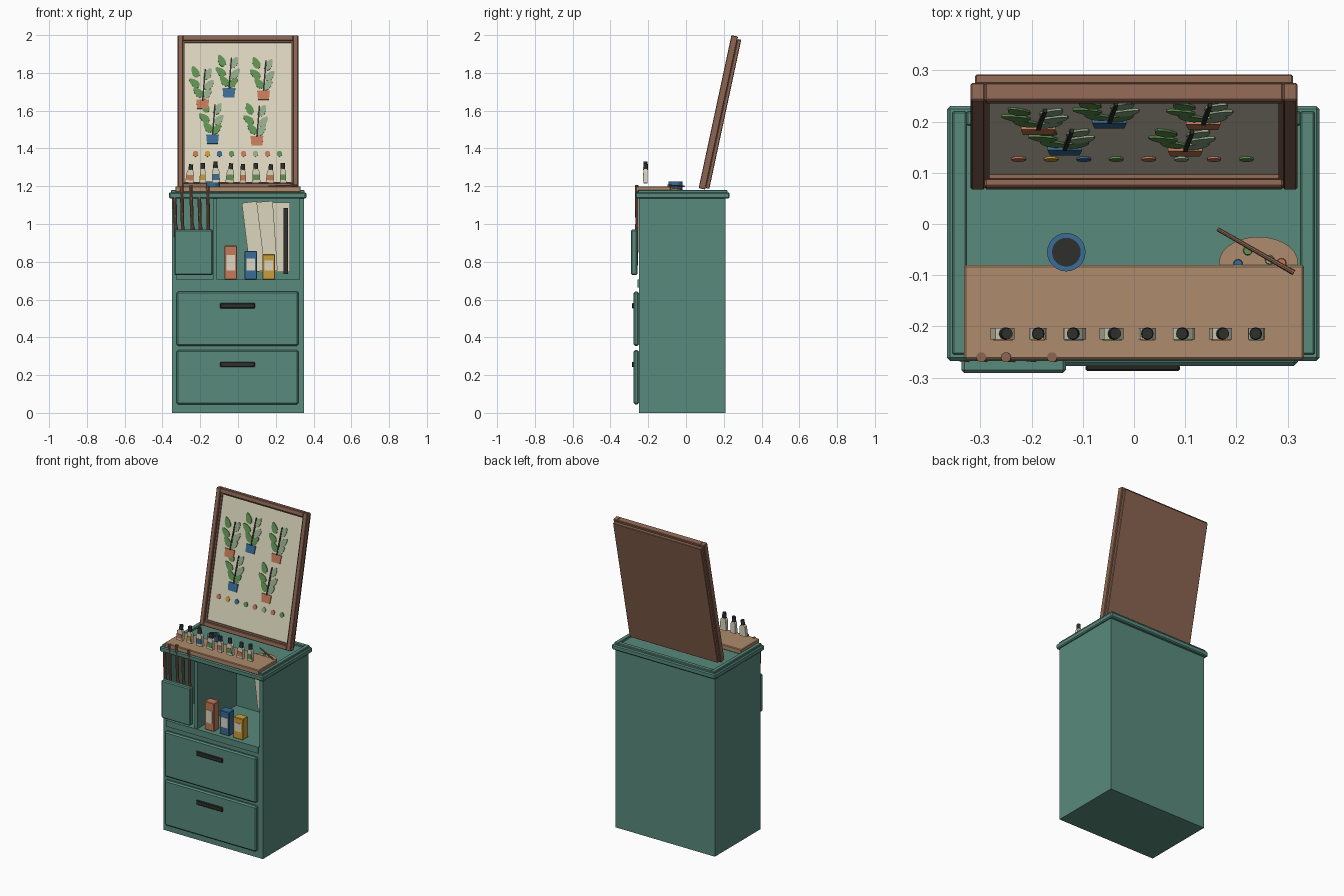
import bpy, bmesh, math
from mathutils import Matrix, Vector

if "Cube" in bpy.data.objects:
    bpy.data.objects.remove(bpy.data.objects["Cube"])


def mat(name, r, g, b):
    m = bpy.data.materials.new(name)
    lin = lambda c: ((c / 255 + 0.055) / 1.055) ** 2.4
    m.diffuse_color = (lin(r), lin(g), lin(b), 1)
    m.use_nodes = True
    m.node_tree.nodes["Principled BSDF"].inputs["Base Color"].default_value = m.diffuse_color
    return m


GREEN = mat("painted_green", 88, 138, 124)
BROWN = mat("brown_wood", 140, 101, 82)
TAN = mat("tan_wood", 174, 139, 108)
DARK = mat("dark_metal", 46, 48, 44)
CREAM = mat("cream_paper", 220, 214, 190)
ORANGE = mat("terracotta", 196, 122, 90)
BLUE = mat("blue", 58, 108, 150)
YELLOW = mat("ochre", 204, 158, 60)
LEAF = mat("leaf_green", 98, 146, 84)
PALE = mat("pale_leaf", 148, 172, 138)
I4 = Matrix.Identity(4)


def finish(bm, name, material, M=I4, bevel=0):
    bmesh.ops.recalc_face_normals(bm, faces=bm.faces)
    me = bpy.data.meshes.new(name)
    bm.to_mesh(me)
    bm.free()
    me.transform(M)
    me.materials.append(material)
    ob = bpy.data.objects.new(name, me)
    bpy.context.collection.objects.link(ob)
    if bevel:
        b = ob.modifiers.new("bevel", 'BEVEL')
        b.width, b.segments = bevel, 1
    return ob


def box(name, x0, x1, y0, y1, z0, z1, material, bevel=0, M=I4):
    bm = bmesh.new()
    bmesh.ops.create_cube(bm, size=1)
    for v in bm.verts:
        v.co = Vector(((x0 + x1) / 2 + v.co.x * (x1 - x0),
                       (y0 + y1) / 2 + v.co.y * (y1 - y0),
                       (z0 + z1) / 2 + v.co.z * (z1 - z0)))
    return finish(bm, name, material, M, bevel)


def rod(name, a, b, r0, r1, material, sides=12, M=I4):
    a, b = Vector(a), Vector(b)
    bm = bmesh.new()
    bmesh.ops.create_cone(bm, cap_ends=True, segments=sides, radius1=r0, radius2=r1, depth=(b - a).length)
    rot = (b - a).to_track_quat('Z', 'Y').to_matrix().to_4x4()
    return finish(bm, name, material, M @ Matrix.Translation((a + b) / 2) @ rot)


def plate(name, pts, y0, y1, material, M=I4):
    """Thin prism from an x-z outline."""
    bm = bmesh.new()
    f = bm.faces.new([bm.verts.new((x, y0, z)) for x, z in pts])
    g = bmesh.ops.extrude_face_region(bm, geom=[f])['geom']
    for v in g:
        if isinstance(v, bmesh.types.BMVert):
            v.co.y = y1
    return finish(bm, name, material, M)


def frame(name, x, z0, z1, w, y0, y1, material, M=I4, bevel=0):
    """Rectangular frame, upright in x-z."""
    box(name + "_left", -x, -x + w, y0, y1, z0, z1, material, bevel, M)
    box(name + "_right", x - w, x, y0, y1, z0, z1, material, bevel, M)
    box(name + "_bottom", -x + w, x - w, y0, y1, z0, z0 + w, material, bevel, M)
    box(name + "_top", -x + w, x - w, y0, y1, z1 - w, z1, material, bevel, M)


# Cabinet carcass with an open upper compartment
box("cabinet_base", -.35, .35, -.25, .21, 0, .705, GREEN)
for s, n in ((-1, "left"), (1, "right")):
    box("cabinet_side_" + n, min(s * .35, s * .325), max(s * .35, s * .325), -.25, .21, .705, 1.14, GREEN)
box("cabinet_back", -.325, .325, .14, .21, .705, 1.14, GREEN)
box("divider", -.13, -.11, -.25, .14, .705, 1.14, GREEN)
box("shelf_lip", -.325, .32, -.257, -.25, .665, .705, GREEN)

# Top slab with raised rim
box("top_slab", -.365, .362, -.267, .23, 1.135, 1.168, GREEN, .006)
box("rim_left", -.354, -.327, -.255, .22, 1.165, 1.18, GREEN, .003)
box("rim_right", .325, .352, -.255, .22, 1.165, 1.18, GREEN, .003)
box("rim_back", -.327, .325, .192, .22, 1.165, 1.18, GREEN, .003)
box("rim_front", -.327, .325, -.255, -.235, 1.165, 1.18, GREEN, .003)

# Drawers
for z, hz in ((.045, .256), (.355, .567)):
    box("drawer_front", -.325, .32, -.277, -.25, z, z + .288, GREEN, .008)
    box("drawer_handle", -.095, .09, -.287, -.275, hz - .014, hz + .014, DARK, .004)

# Brush pocket and brushes
box("brush_pocket", -.337, -.133, -.291, -.258, .73, .97, GREEN, .006)
for x0, x1, top in ((-.325, -.335, 1.14), (-.29, -.298, 1.2), (-.235, -.25, 1.205),
                    (-.195, -.205, 1.14), (-.155, -.16, 1.2)):
    rod("brush_handle", (x0, -.26, .78), (x1, -.26, top), .007, .010, BROWN, 10)
    rod("brush_ferrule", (x0, -.261, .97), (x0 + (x1 - x0) * .6, -.261, 1.0), .0085, .0085, BROWN, 10)

# Paint boxes on the shelf
for x, h, m in ((-.072, .885, ORANGE), (.034, .857, BLUE), (.13, .84, YELLOW)):
    box("paint_box", x, x + .067, -.233, -.18, .707, h, m, .003)
    box("paint_box_label", x + .011, x + .056, -.236, -.232, .755, .755 + (h - .755) * .62, CREAM)

# Paper sheets and folio leaning at the back of the compartment
for x, a, y, w in ((.145, 0, .125, .13), (.10, 4, .115, .11), (.075, 7, .105, .07)):
    M = Matrix.Translation((x, y, .745)) @ Matrix.Rotation(math.radians(-a), 4, 'Y')
    box("paper_sheet", -.01, w, 0, .006, 0, .37, CREAM, 0, M)
box("folio_spine", .242, .265, .09, .11, .735, 1.085, DARK)

# Wooden work board
box("work_board", -.332, .332, -.265, -.08, 1.168, 1.199, TAN, .004)

# Paint tubes
tube_cols = [ORANGE, YELLOW, BLUE, LEAF, ORANGE, LEAF, ORANGE, LEAF]
tilts = [6, 0, -2, 5, 0, -2, 4, -1]
for i, (m, t) in enumerate(zip(tube_cols, tilts)):
    k = 1.0 if i % 2 else .95
    if i == 2:
        k = 1.08
    M = (Matrix.Translation((-.258 + .071 * i, -.214, 1.218))
         @ Matrix.Rotation(math.radians(t), 4, 'Y') @ Matrix.Scale(k, 4, (0, 0, 1)))
    w = .017 if i in (1, 4, 7) else .022
    plate("tube_body", [(-w, 0), (w, 0), (w * .85, .062), (.009, .075), (-.009, .075), (-w * .85, .062)],
          -.011, .011, CREAM, M)
    box("tube_label", -w * .8, w * .8, -.0135, -.0105, .014, .044, m, 0, M)
    rod("tube_cap", (0, 0, .072), (0, 0, .104), .0125, .011, DARK, 12, M)

# Water jar
jar = (-.132, -.055)
rod("jar", (*jar, 1.168), (*jar, 1.215), .035, .037, BLUE, 24)
rod("jar_rim", (*jar, 1.212), (*jar, 1.224), .0375, .0375, BLUE, 24)
rod("jar_water", (*jar, 1.22), (*jar, 1.2255), .028, .028, DARK, 24)

# Palette with paint dabs and a resting brush
P = Matrix.Translation((.243, -.075, 0)) @ Matrix.Diagonal((1.0, .65, 1, 1))
rod("palette", (0, 0, 1.168), (0, 0, 1.188), .077, .077, TAN, 28, P)
for x, y, m in ((.222, -.052, LEAF), (.203, -.078, BLUE), (.265, -.07, PALE), (.288, -.076, ORANGE)):
    rod("paint_dab", (x, y, 1.186), (x, y, 1.192), .010, .008, m, 12)
rod("resting_brush", (.163, -.01, 1.2), (.312, -.095, 1.204), .004, .005, BROWN, 8)

# Leaning picture: local x across, y into the panel, z up the panel
T = Matrix.Translation((0, .067, 1.19)) @ Matrix.Rotation(math.radians(-12.1), 4, 'X')
frame("picture_frame", .319, 0, .828, .028, 0, .036, BROWN, T, .003)
frame("picture_inner_lip", .292, .027, .801, .010, .014, .036, BROWN, T)
box("picture_back", -.31, .31, .036, .056, .008, .815, BROWN, .003, T)
box("picture_paper", -.285, .285, .022, .036, .03, .8, CREAM, 0, T)


def up(z):
    return (z - 1.19) / .978 + .004


def leaf(x, z, ang, m):
    c, s = math.cos(math.radians(ang)), math.sin(math.radians(ang))
    pts = []
    for i in range(10):
        a = math.tau * i / 10
        px, pz = .034 * math.cos(a), .019 * math.sin(a) * (1 - .35 * math.cos(a))
        pts.append((x + px * c - pz * s, z + px * s + pz * c))
    plate("painted_leaf", pts, .018, .0225, m, T)


# Painted potted plants
for n, (x, z, m) in enumerate(((-.187, 1.635, ORANGE), (-.048, 1.695, BLUE), (.135, 1.683, ORANGE),
                               (-.135, 1.45, BLUE), (.1, 1.44, ORANGE))):
    v = up(z)
    plate("painted_pot", [(x - .029, v - .025), (x + .029, v - .025), (x + .034, v + .025), (x - .034, v + .025)],
          .016, .0225, m, T)
    plate("painted_stem", [(x - .004, v + .02), (x + .004, v + .02), (x + .017, v + .19), (x + .010, v + .19)],
          .015, .0225, DARK, T)
    for dx, dz, ang, mm in ((-.04, .175, 115, LEAF), (.028, .165, 60, PALE), (-.045, .115, 140, LEAF),
                            (.035, .105, 50, PALE), (-.025, .065, 130, LEAF), (.022, .055, 45, LEAF if n % 2 else PALE)):
        leaf(x + dx, v + dz, ang, mm)

# Painted colour swatches
for i, m in enumerate((ORANGE, YELLOW, BLUE, LEAF, ORANGE, PALE, ORANGE, LEAF)):
    x, v = -.225 + .0635 * i, up(1.372)
    plate("colour_swatch", [(x + .014 * math.cos(math.tau * k / 12), v + .016 * math.sin(math.tau * k / 12))
                            for k in range(12)], .018, .0225, m, T)
